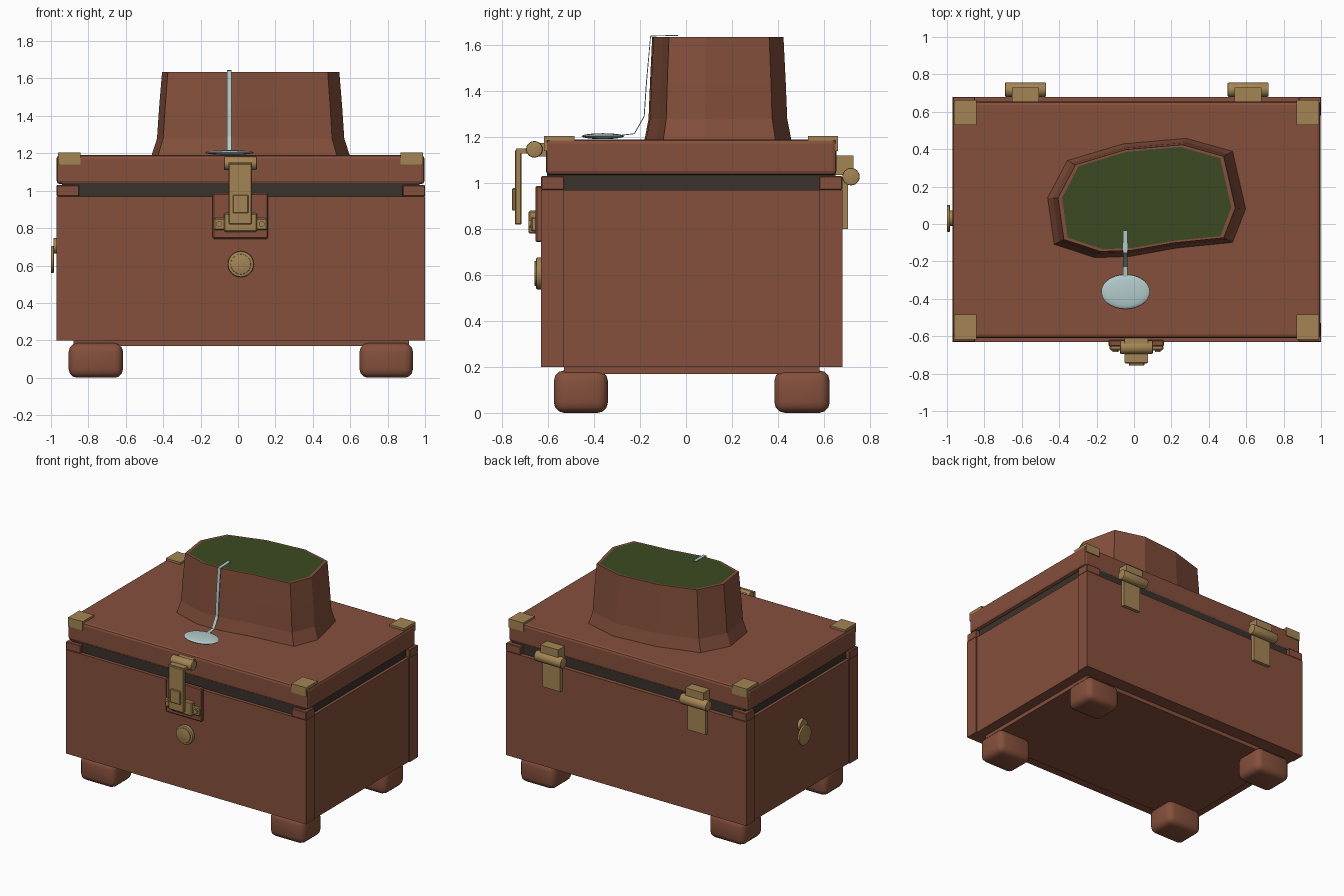
import bpy, bmesh
from math import pi
from mathutils import Vector, Matrix

cube = bpy.data.objects.get("Cube")
if cube:
    bpy.data.objects.remove(cube, do_unlink=True)


def material(name, rgb):
    m = bpy.data.materials.new(name)
    m.use_nodes = True
    m.diffuse_color = (*rgb, 1)
    m.node_tree.nodes["Principled BSDF"].inputs["Base Color"].default_value = (*rgb, 1)
    return m


BROWN = material("brown wood", (0.235, 0.080, 0.045))
DARK = material("dark liner", (0.042, 0.032, 0.025))
BRASS = material("brass", (0.37, 0.235, 0.09))
GREEN = material("moss green", (0.043, 0.068, 0.015))
SILVER = material("pale silver", (0.45, 0.60, 0.60))


def finish(name, bm, *mats):
    bmesh.ops.recalc_face_normals(bm, faces=bm.faces)
    me = bpy.data.meshes.new(name)
    bm.to_mesh(me)
    bm.free()
    for m in mats:
        me.materials.append(m)
    ob = bpy.data.objects.new(name, me)
    bpy.context.collection.objects.link(ob)
    return ob


def smooth(ob):
    bpy.ops.object.select_all(action='DESELECT')
    ob.select_set(True)
    bpy.context.view_layer.objects.active = ob
    bpy.ops.object.shade_smooth_by_angle()


def box(name, xs, ys, zs, mat, bevel=0.0, segments=1):
    """Box from its x, y and z ranges."""
    bm = bmesh.new()
    bmesh.ops.create_cube(bm, size=1)
    for v in bm.verts:
        v.co = Vector([(r[0] + r[1]) / 2 + c * (r[1] - r[0]) for c, r in zip(v.co, (xs, ys, zs))])
    if bevel:
        bmesh.ops.bevel(bm, geom=bm.edges[:], offset=bevel, segments=segments,
                        affect='EDGES', profile=0.5)
    return finish(name, bm, mat)


def rod(name, center, radius, length, axis, mat, bevel=0.0):
    """Round rod or disc lying along x or y."""
    bm = bmesh.new()
    turn = Matrix.Rotation(pi / 2, 4, 'Y' if axis == 'x' else 'X')
    bmesh.ops.create_cone(bm, cap_ends=True, segments=24, radius1=radius, radius2=radius,
                          depth=length, matrix=Matrix.Translation(center) @ turn)
    if bevel:
        rims = [e for e in bm.edges if any(len(f.verts) > 4 for f in e.link_faces)]
        bmesh.ops.bevel(bm, geom=rims, offset=bevel, segments=2, affect='EDGES', profile=0.5)
    ob = finish(name, bm, mat)
    smooth(ob)
    return ob


# Chest body: front and back walls carry the corners, side panels sit slightly in
box("front_wall", (-0.97, 1.0), (-0.63, -0.53), (0.2, 0.97), BROWN)
box("back_wall", (-0.97, 1.0), (0.58, 0.68), (0.2, 0.97), BROWN)
box("body_core", (-0.962, 0.992), (-0.54, 0.59), (0.2, 0.97), BROWN)
box("dark_liner", (-0.94, 0.97), (-0.605, 0.65), (0.9, 1.04), DARK)
box("base_plate", (-0.88, 0.915), (-0.53, 0.58), (0.17, 0.21), BROWN)

# Corner blocks and rounded feet
for side, bx, fx in (("right", (-0.97, -0.85), (-0.905, -0.615)),
                     ("left", (0.88, 1.0), (0.65, 0.935))):
    for end, by, fy in (("front", (-0.63, -0.53), (-0.575, -0.34)),
                        ("back", (0.58, 0.68), (0.385, 0.625))):
        box(f"{end}_{side}_corner_block", bx, by, (0.97, 1.03), BROWN, 0.004)
        smooth(box(f"{end}_{side}_foot", fx, fy, (0, 0.185), BROWN, 0.045, 3))

# Lid with its L-shaped corner fittings
box("lid", (-0.97, 0.997), (-0.61, 0.655), (1.035, 1.19), BROWN, 0.018, 2)
for side, cx in (("right", (-0.962, -0.842)), ("left", (0.87, 0.99))):
    box(f"front_{side}_corner_top", cx, (-0.612, -0.485), (1.185, 1.205), BRASS)
    box(f"front_{side}_corner_flap", cx, (-0.617, -0.605), (1.14, 1.205), BRASS)
    box(f"back_{side}_corner_top", cx, (0.53, 0.657), (1.185, 1.205), BRASS)
    box(f"back_{side}_corner_flap", cx, (0.65, 0.662), (1.14, 1.205), BRASS)

# Hinges
for side, x in (("right", -0.58), ("left", 0.61)):
    rod(f"{side}_hinge_barrel", (x, 0.718, 1.028), 0.038, 0.22, 'x', BRASS, 0.006)
    box(f"{side}_hinge_block", (x - 0.073, x + 0.073), (0.64, 0.73), (1.035, 1.12), BRASS)
    box(f"{side}_hinge_leaf", (x - 0.073, x + 0.073), (0.675, 0.705), (0.8, 1.02), BRASS)

# Front latch
box("latch_backplate", (-0.135, 0.16), (-0.655, -0.62), (0.743, 0.987), BROWN, 0.006)
box("latch_base", (-0.075, 0.102), (-0.685, -0.65), (0.78, 0.88), BRASS, 0.006)
box("latch_wings", (-0.13, 0.157), (-0.675, -0.65), (0.79, 0.853), BRASS, 0.006)
for side, x in (("right", -0.1), ("left", 0.127)):
    rod(f"{side}_latch_screw", (x, -0.677, 0.822), 0.016, 0.016, 'y', BRASS)
box("latch_strap", (-0.05, 0.075), (-0.745, -0.715), (0.82, 1.145), BRASS, 0.005)
box("latch_strap_bump", (-0.028, 0.055), (-0.757, -0.74), (0.88, 0.978), BRASS, 0.004)
box("latch_arm", (-0.05, 0.075), (-0.74, -0.66), (1.128, 1.15), BRASS)
rod("latch_roller", (0.013, -0.66, 1.147), 0.036, 0.175, 'x', BRASS, 0.006)
box("latch_roller_mount", (-0.05, 0.075), (-0.66, -0.6), (1.115, 1.175), BRASS)

# Front knob and keyhole cover on the side
rod("knob_ring", (0.015, -0.638, 0.607), 0.07, 0.03, 'y', BRASS, 0.008)
rod("knob_face", (0.015, -0.65, 0.607), 0.054, 0.02, 'y', BRASS, 0.003)
rod("keyhole_pivot", (-0.972, 0.03, 0.705), 0.042, 0.028, 'x', BRASS)
rod("keyhole_cover", (-0.992, 0.03, 0.632), 0.072, 0.016, 'x', BRASS, 0.004)

# Stump: one outline shrunk upwards, closed by a thin rim and a green top
outline = [(-0.465, 0.14), (-0.36, 0.34), (-0.06, 0.43), (0.28, 0.46), (0.53, 0.39),
           (0.60, 0.08), (0.53, -0.10), (0.23, -0.13), (-0.02, -0.175), (-0.21, -0.182),
           (-0.43, -0.11)]
mid = Vector((0.07, 0.135))
bm = bmesh.new()
rings = []
for z, s in ((1.18, 1.0), (1.28, 0.94), (1.44, 0.92), (1.635, 0.89), (1.635, 0.85)):
    pts = [mid + (Vector(p) - mid) * s for p in outline]
    rings.append([bm.verts.new((p.x, p.y, z)) for p in pts])
n = len(outline)
for low, high in zip(rings, rings[1:]):
    for i in range(n):
        bm.faces.new((low[i], low[(i + 1) % n], high[(i + 1) % n], high[i]))
bm.faces.new(rings[0])
bm.faces.new(rings[-1]).material_index = 1
finish("stump", bm, BROWN, GREEN)

# Spoon: flattened bowl and a thin handle bent up over the stump
bm = bmesh.new()
bmesh.ops.create_uvsphere(bm, u_segments=28, v_segments=10, radius=1,
                          matrix=Matrix.Translation((-0.045, -0.362, 1.204))
                          @ Matrix.Diagonal((0.13, 0.092, 0.013, 1)))
smooth(finish("spoon_bowl", bm, SILVER))

path = [(-0.29, 1.207), (-0.225, 1.215), (-0.182, 1.29), (-0.172, 1.44), (-0.154, 1.64),
        (-0.035, 1.643)]
bm = bmesh.new()
pairs = [[bm.verts.new((x, y, z)) for x in (-0.058, -0.034)] for y, z in path]
for a, b in zip(pairs, pairs[1:]):
    bm.faces.new((a[0], a[1], b[1], b[0]))
handle = finish("spoon_handle", bm, SILVER)
solid = handle.modifiers.new("thickness", 'SOLIDIFY')
solid.thickness = 0.004
solid.offset = 0
